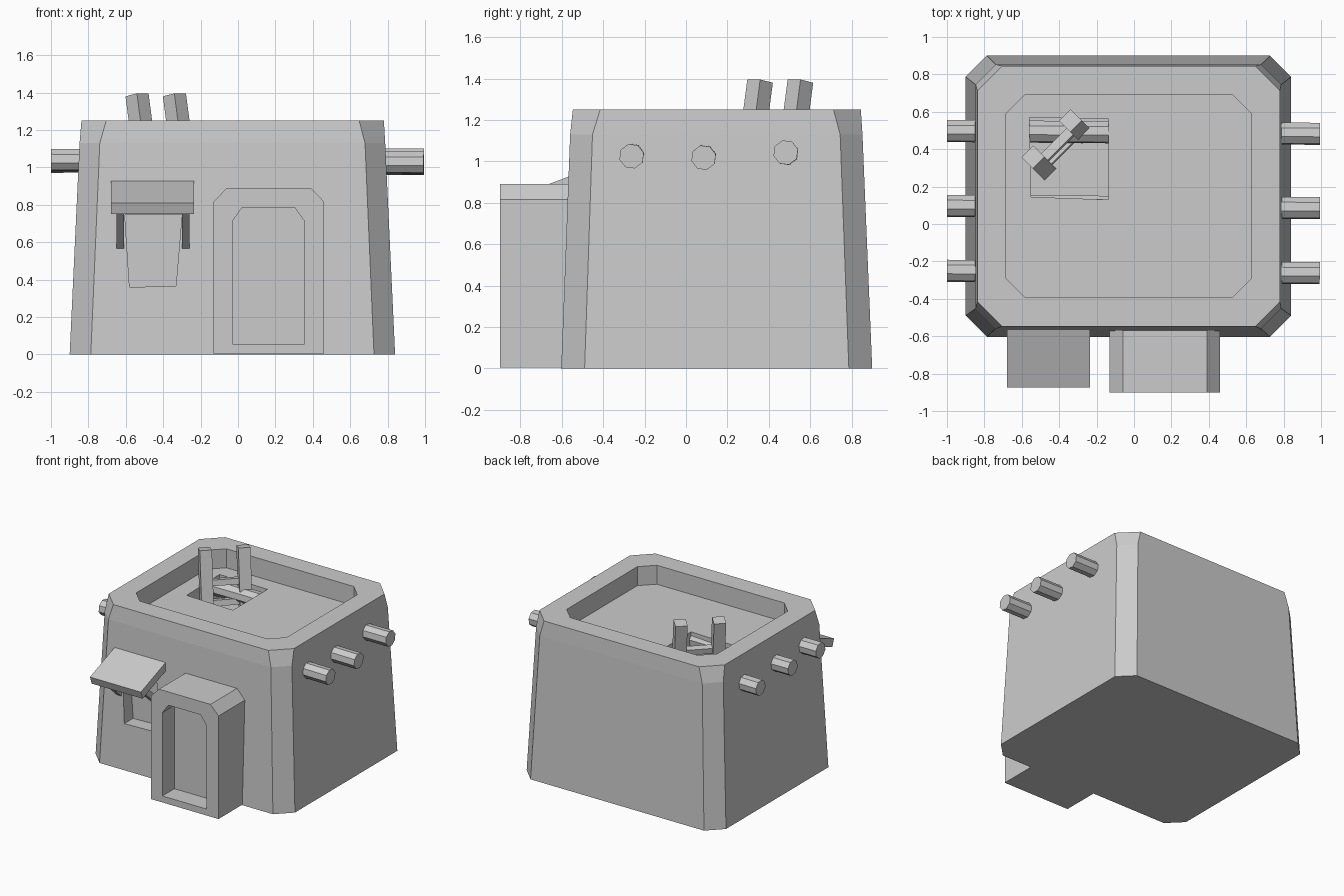
import bpy, bmesh, math
from mathutils import Vector, Matrix

if "Cube" in bpy.data.objects:
    bpy.data.objects.remove(bpy.data.objects["Cube"])


def add_mesh(name, bm):
    bmesh.ops.recalc_face_normals(bm, faces=bm.faces[:])
    me = bpy.data.meshes.new(name)
    bm.to_mesh(me)
    bm.free()
    ob = bpy.data.objects.new(name, me)
    bpy.context.collection.objects.link(ob)
    return ob


def loft(name, rings):
    """Closed solid through matching rings of 3D points."""
    bm = bmesh.new()
    vs = [[bm.verts.new(p) for p in r] for r in rings]
    n = len(rings[0])
    for a, b in zip(vs, vs[1:]):
        for i in range(n):
            j = (i + 1) % n
            bm.faces.new((a[i], a[j], b[j], b[i]))
    bm.faces.new(vs[0][::-1])
    bm.faces.new(vs[-1])
    return add_mesh(name, bm)


def octagon(x0, x1, y0, y1, c):
    return [(x0 + c, y0), (x1 - c, y0), (x1, y0 + c), (x1, y1 - c),
            (x1 - c, y1), (x0 + c, y1), (x0, y1 - c), (x0, y0 + c)]


def prism(name, pts, axis, a, b):
    """Extrude a 2D outline along the given axis from a to b."""
    put = {'x': lambda p, d: (d, p[0], p[1]),
           'y': lambda p, d: (p[0], d, p[1]),
           'z': lambda p, d: (p[0], p[1], d)}[axis]
    return loft(name, [[put(p, d) for p in pts] for d in (a, b)])


def cut(ob, cutter):
    m = ob.modifiers.new("cut", 'BOOLEAN')
    m.operation, m.solver, m.object = 'DIFFERENCE', 'EXACT', cutter
    bpy.context.view_layer.objects.active = ob
    bpy.ops.object.modifier_apply(modifier=m.name)
    bpy.data.objects.remove(cutter)


def beam(name, mid, length, sx, sy, rot):
    bm = bmesh.new()
    bmesh.ops.create_cube(bm, size=1)
    bmesh.ops.transform(bm, verts=bm.verts, matrix=Matrix.Translation(mid)
                        @ rot @ Matrix.Diagonal((sx, sy, length, 1)))
    return add_mesh(name, bm)


# Tapered house body with chamfered corners
levels = [(0, (-.90, .84, -.603, .90, .113)),
          (1.13, (-.847, .787, -.56, .853, .108)),
          (1.25, (-.837, .78, -.547, .845, .132))]
body = loft("house_body", [[(x, y, z) for x, y in octagon(*o)] for z, o in levels])

# Sunken roof, hatch and window openings
cut(body, prism("roof_cutter", octagon(-.685, .628, -.39, .69, .1), 'z', 1.10, 1.4))
cut(body, prism("hatch_cutter", [(-.56, .57), (-.135, .56), (-.135, .13), (-.55, .145)],
                'z', .92, 1.2))
cut(body, prism("window_cutter", [(-.58, .36), (-.332, .366), (-.30, .745), (-.605, .745)],
                'y', -.7, -.48))


# Doorway block with recessed door
def door_outline(x0, x1, z0, z1, cx, cz):
    return [(x0, z0), (x1, z0), (x1, z1 - cz), (x1 - cx, z1), (x0 + cx, z1), (x0, z1 - cz)]


porch = prism("doorway", door_outline(-.13, .46, .004, .89, .07, .073), 'y', -.90, -.52)
cut(porch, prism("door_cutter", door_outline(-.03, .355, .055, .785, .052, .072),
                 'y', -1.0, -.75))

# Sloped awning and its diagonal struts
prism("awning", [(-.875, .81), (-.853, .75), (-.54, .87), (-.54, .937)], 'x', -.68, -.235)
for side, x in (("left", -.65), ("right", -.30)):
    prism("awning_strut_" + side, [(-.55, .565), (-.58, .565), (-.80, .765),
                                   (-.78, .80), (-.55, .615)], 'x', x, x + .04)

# Octagonal roof beams running through the house, slightly crooked
for i, (a, b) in enumerate([((-1, .497, 1.03), (.995, .482, 1.043)),
                            ((-1, .097, 1.035), (.995, .085, 1.018)),
                            ((-1, -.25, 1.04), (.993, -.263, 1.025))]):
    a, b = Vector(a), Vector(b)
    d = b - a
    bm = bmesh.new()
    bmesh.ops.create_cone(bm, cap_ends=True, segments=8, radius1=.061, radius2=.061,
                          depth=d.length)
    rot = d.to_track_quat('Z', 'Y').to_matrix().to_4x4()
    bmesh.ops.transform(bm, verts=bm.verts, matrix=Matrix.Translation((a + b) / 2)
                        @ rot @ Matrix.Rotation(math.radians(15), 4, 'Z'))
    add_mesh(f"roof_beam_{i + 1}", bm)

# Leaning ladder in the hatch
lean = Matrix.Rotation(math.radians(45), 4, 'Z') @ Matrix.Rotation(math.radians(10.5), 4, 'X')
down = -(lean.to_3x3() @ Vector((0, 0, 1)))
if down.x < 0:
    lean = Matrix.Rotation(math.radians(45), 4, 'Z') @ Matrix.Rotation(math.radians(-10.5), 4, 'X')
down = -(lean.to_3x3() @ Vector((0, 0, 1)))
tops = [Vector((-.54, .358, 1.388)), Vector((-.34, .553, 1.388))]
for side, t in zip(("left", "right"), tops):
    beam("ladder_rail_" + side, t + down * .245, .49, .088, .088, lean)
mid = (tops[0] + tops[1]) / 2
for i, s in enumerate((.25, .40)):
    beam(f"ladder_rung_{i + 1}", mid + down * s, .045, .24, .05, lean)
